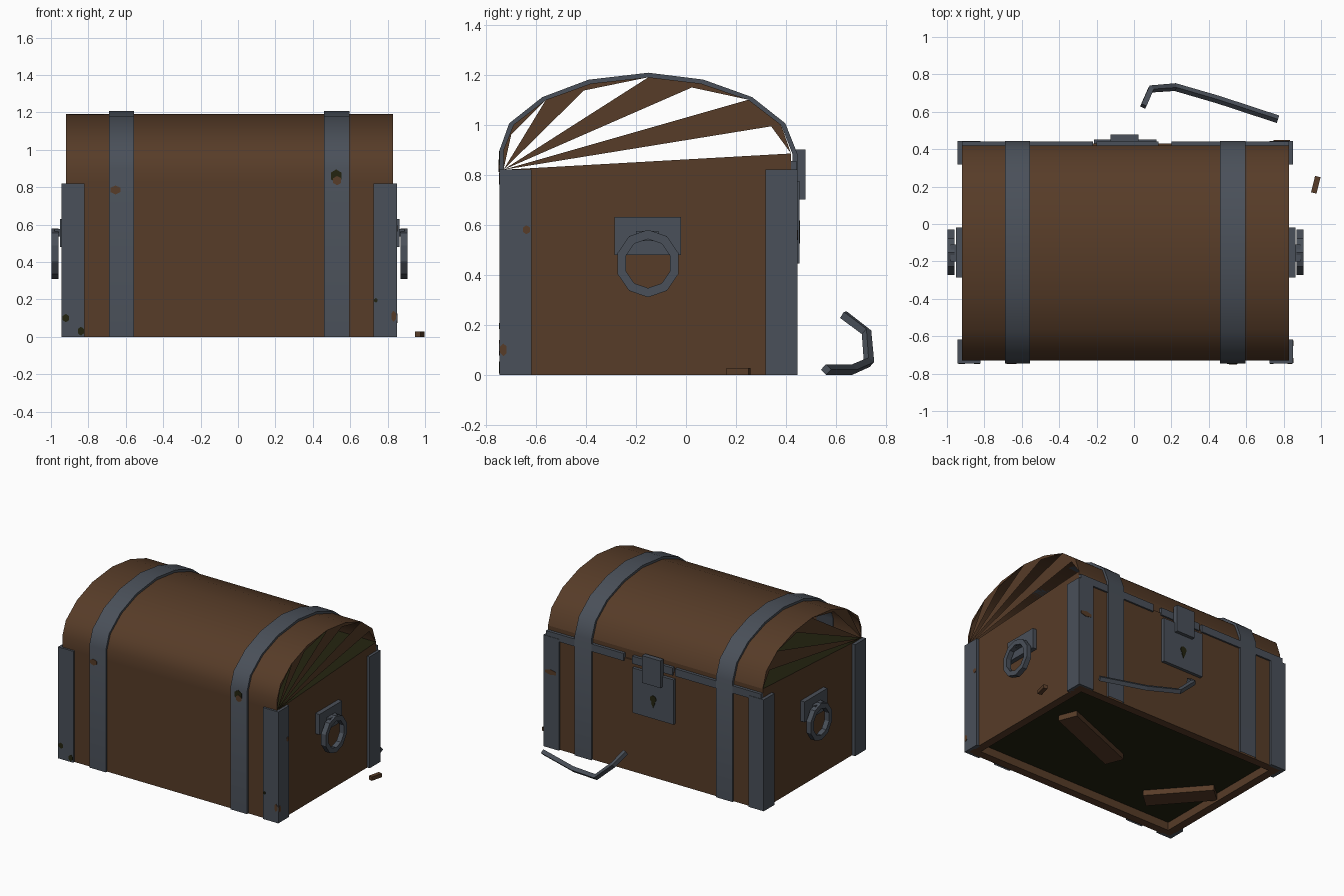
import bpy, bmesh, math
from mathutils import Vector, Matrix

if "Cube" in bpy.data.objects:
    bpy.data.objects.remove(bpy.data.objects["Cube"])


def material(name, rgb):
    m = bpy.data.materials.new(name)
    m.diffuse_color = (*rgb, 1)
    m.use_nodes = True
    m.node_tree.nodes["Principled BSDF"].inputs["Base Color"].default_value = m.diffuse_color
    return m


WOOD = material("brown wood", (0.095, 0.045, 0.021))
IRON = material("grey iron", (0.068, 0.080, 0.100))
DARK = material("dark interior", (0.017, 0.017, 0.005))


def finish(name, bm, *mats, fix=True):
    if fix:
        bmesh.ops.recalc_face_normals(bm, faces=bm.faces)
    me = bpy.data.meshes.new(name)
    bm.to_mesh(me)
    bm.free()
    for m in mats:
        me.materials.append(m)
    ob = bpy.data.objects.new(name, me)
    bpy.context.collection.objects.link(ob)
    return ob


def add_box(bm, lo, hi):
    lo, hi = Vector(lo), Vector(hi)
    s = hi - lo
    bmesh.ops.create_cube(bm, size=1, matrix=Matrix.Translation((lo + hi) / 2) @ Matrix.Diagonal((*s, 1)))


def boxes(name, mat, *pairs):
    bm = bmesh.new()
    for lo, hi in pairs:
        add_box(bm, lo, hi)
    return finish(name, bm, mat)


def plank(name, loc, size, turn):
    ob = boxes(name, WOOD, (-Vector(size) / 2, Vector(size) / 2))
    ob.location = loc
    ob.rotation_euler.z = turn


def sheet(bm, path, x0, x1):
    rows = [[bm.verts.new((x, y, z)) for x in (x0, x1)] for y, z in path]
    for a, b in zip(rows, rows[1:]):
        bm.faces.new((a[0], a[1], b[1], b[0]))


def smooth(ob):
    bpy.ops.object.select_all(action='DESELECT')
    bpy.context.view_layer.objects.active = ob
    ob.select_set(True)
    bpy.ops.object.shade_smooth_by_angle(angle=math.radians(35))


X0, X1, Y0, Y1, TOP = -0.92, 0.83, -0.73, 0.43, 0.82
HINGE = (Y0, TOP)
ARC = [(0.42, 0.885), (0.38, 1.0), (0.25, 1.1), (0.06, 1.165), (-0.15, 1.19),
       (-0.38, 1.165), (-0.56, 1.1), (-0.69, 1.0), (-0.73, 0.9)]

# Body: four walls, open underneath, dark box inside
T = 0.06
boxes("body_walls", WOOD,
      ((X0, Y0, 0), (X1, Y0 + T, TOP)), ((X0, Y1 - T, 0), (X1, Y1, TOP)),
      ((X0, Y0 + T, 0), (X0 + T, Y1 - T, TOP)), ((X1 - T, Y0 + T, 0), (X1, Y1 - T, TOP)))
boxes("dark_inside", DARK, ((X0 + T, Y0 + T, 0.06), (X1 - T, Y1 - T, TOP - 0.005)))

# Loose planks under the floor and one splinter on the ground
plank("floor_plank_long", (0.29, -0.10, 0.035), (0.66, 0.14, 0.04), 0.38)
plank("floor_plank_short", (-0.66, -0.31, 0.035), (0.48, 0.14, 0.04), -0.85)
plank("loose_splinter", (0.972, 0.21, 0.014), (0.03, 0.09, 0.028), -0.24)

# Wedge between body and raised lid, dark on top
bm = bmesh.new()
tri = [HINGE, (0.42, TOP), ARC[0]]
face = bm.faces.new([bm.verts.new((X0, y, z)) for y, z in tri])
ext = bmesh.ops.extrude_face_region(bm, geom=[face])
bmesh.ops.translate(bm, vec=(X1 - X0, 0, 0), verts=[v for v in ext["geom"] if isinstance(v, bmesh.types.BMVert)])
bmesh.ops.recalc_face_normals(bm, faces=bm.faces)
for f in bm.faces:
    f.material_index = 1 if f.normal.z > 0.5 else 0
finish("lid_wedge", bm, WOOD, DARK)

# Lid: curved sheet
bm = bmesh.new()
sheet(bm, ARC + [HINGE], X0, X1)
for f in bm.faces:
    f.normal_update()
    if f.normal.dot(f.calc_center_median() - Vector((0, -0.15, 0.82))) < 0:
        f.normal_flip()
smooth(finish("lid_shell", bm, WOOD, fix=False))

# Lid ends: broken fan of alternate slats
for name, x, s in (("lid_end_left", X0, -1), ("lid_end_right", X1, 1)):
    bm = bmesh.new()

    def poly(*pts):
        f = bm.faces.new([bm.verts.new((x, *p)) for p in pts])
        f.normal_update()
        if f.normal.x * s < 0:
            f.normal_flip()

    for i in range(1, len(ARC) - 1, 2):
        odd = Vector(ARC[i])
        inner = odd + (Vector(HINGE) - odd).normalized() * 0.04
        poly(HINGE, ARC[i + 1], odd, inner)
        poly(inner, odd, ARC[i - 1])
    finish(name, bm, WOOD, fix=False)

# Iron straps running up the body and over the lid
centre = Vector((-0.15, 0.82))
over = [Vector(p) + (Vector(p) - centre).normalized() * 0.018 for p in ARC]
path = [(0.445, 0), (0.445, 0.885)] + [tuple(p) for p in over[1:-1]] + [(-0.745, 0.9), (-0.745, 0)]
under = [(0.425, 0), (0.425, 0.885)] + ARC[1:-1] + [(-0.727, 0.9), (-0.727, 0)]
for name, a, b in (("strap_left", -0.69, -0.555), ("strap_right", 0.46, 0.595)):
    bm = bmesh.new()
    sheet(bm, path, a, b)
    sheet(bm, under, a, b)
    for x in (a, b):
        sheet_o = [bm.verts.new((x, *p)) for p in path]
        sheet_i = [bm.verts.new((x, *p)) for p in under]
        for i in range(len(path) - 1):
            bm.faces.new((sheet_o[i], sheet_o[i + 1], sheet_i[i + 1], sheet_i[i]))
    bmesh.ops.remove_doubles(bm, verts=bm.verts, dist=1e-5)
    smooth(finish(name, bm, IRON))

# L-shaped iron corners
for name, xo, sx in (("left", -0.945, 1), ("right", 0.85, -1)):
    for side, yo, sy in (("back", -0.745, 1), ("front", 0.445, -1)):
        def leg(w, d):
            a, b = sorted((xo, xo + sx * w)), sorted((yo, yo + sy * d))
            return (a[0], b[0], 0), (a[1], b[1], TOP)
        boxes("corner_" + name + "_" + side, IRON, leg(0.125, 0.025), leg(0.03, 0.127))

# Broken iron trim along the opening
boxes("opening_trim", IRON, *[((a, 0.415, 0.80), (b, 0.442, 0.855)) for a, b in
                              ((-0.92, -0.62), (-0.58, -0.22), (-0.2, 0.13), (0.2, 0.83))])

# Lock plate, hasp and keyhole
boxes("lock_plate", IRON, ((-0.215, 0.425, 0.445), (0.12, 0.453, 0.775)))
boxes("lock_hasp", IRON, ((-0.125, 0.44, 0.70), (0.025, 0.478, 0.90)))


def spot(name, mat, loc, axis, rx, rz, sides=6):
    """thin painted plate on a wall facing the given axis"""
    bm = bmesh.new()
    bmesh.ops.create_cone(bm, cap_ends=True, segments=sides, radius1=1, radius2=1, depth=0.006)
    rot = Vector(axis).to_track_quat('Z', 'Y').to_matrix().to_4x4()
    bmesh.ops.transform(bm, verts=bm.verts, matrix=Matrix.Translation(loc) @ rot @ Matrix.Diagonal((rx, rz, 1, 1)))
    finish(name, bm, mat)


spot("keyhole_round", DARK, (-0.05, 0.453, 0.59), (0, 1, 0), 0.026, 0.026, 8)
spot("keyhole_slot", DARK, (-0.05, 0.4535, 0.56), (0, 1, 0), 0.015, 0.035, 4)

# Chips and dents in the iron
B, R, F = (0, -1, 0), (1, 0, 0), (0, 1, 0)
for i, (mat, loc, axis, rx, rz) in enumerate((
        (DARK, (0.525, -0.745, 0.86), B, 0.033, 0.035), (WOOD, (0.53, -0.747, 0.835), B, 0.025, 0.025),
        (WOOD, (-0.655, -0.745, 0.785), B, 0.03, 0.024), (DARK, (-0.92, -0.745, 0.10), B, 0.02, 0.022),
        (DARK, (-0.84, -0.745, 0.03), B, 0.018, 0.024), (DARK, (0.737, -0.745, 0.195), B, 0.01, 0.012),
        (WOOD, (0.832, -0.745, 0.11), B, 0.014, 0.03), (WOOD, (0.85, -0.73, 0.10), R, 0.015, 0.025),
        (WOOD, (0.85, -0.638, 0.58), R, 0.016, 0.018), (WOOD, (0.79, 0.445, 0.56), F, 0.05, 0.02))):
    spot("chip_%d" % (i + 1), mat, loc, axis, rx, rz)

# Side handles: plate, bracket and faceted ring
for name, x, s in (("left", X0, -1), ("right", X1, 1)):
    def slab(d0, d1, y0, y1, z0, z1):
        a, b = sorted((x + s * d0, x + s * d1))
        return (a, y0, z0), (b, y1, z1)
    boxes("handle_plate_" + name, IRON, slab(-0.01, 0.033, -0.285, -0.02, 0.48, 0.63),
          slab(0.03, 0.06, -0.2, -0.11, 0.535, 0.575))
    bm = bmesh.new()
    n, rings = 10, []
    for i in range(n):
        t = 2 * math.pi * i / n + math.pi / 2
        rings.append([bm.verts.new((x + s * d, -0.152 + r * 0.95 * math.cos(t), 0.445 + r * math.sin(t)))
                      for r, d in ((0.135, 0.04), (0.135, 0.077), (0.098, 0.077), (0.098, 0.04))])
    for i in range(n):
        p, q = rings[i], rings[(i + 1) % n]
        for j in range(4):
            k = (j + 1) % 4
            bm.faces.new((p[j], p[k], q[k], q[j]))
    finish("handle_ring_" + name, bm, IRON)

# Bent iron band lying on the ground
cu = bpy.data.curves.new("fallen_band", 'CURVE')
cu.dimensions = '3D'
cu.bevel_depth = 0.021
cu.bevel_resolution = 0
cu.use_fill_caps = True
pts = [(0.77, 0.56, 0.021), (0.45, 0.665, 0.021), (0.22, 0.732, 0.05), (0.09, 0.722, 0.17), (0.05, 0.63, 0.24)]
sp = cu.splines.new('POLY')
sp.points.add(len(pts) - 1)
for p, co in zip(sp.points, pts):
    p.co = (*co, 1)
sp.use_smooth = False
cu.materials.append(IRON)
bpy.context.collection.objects.link(bpy.data.objects.new("fallen_band", cu))
